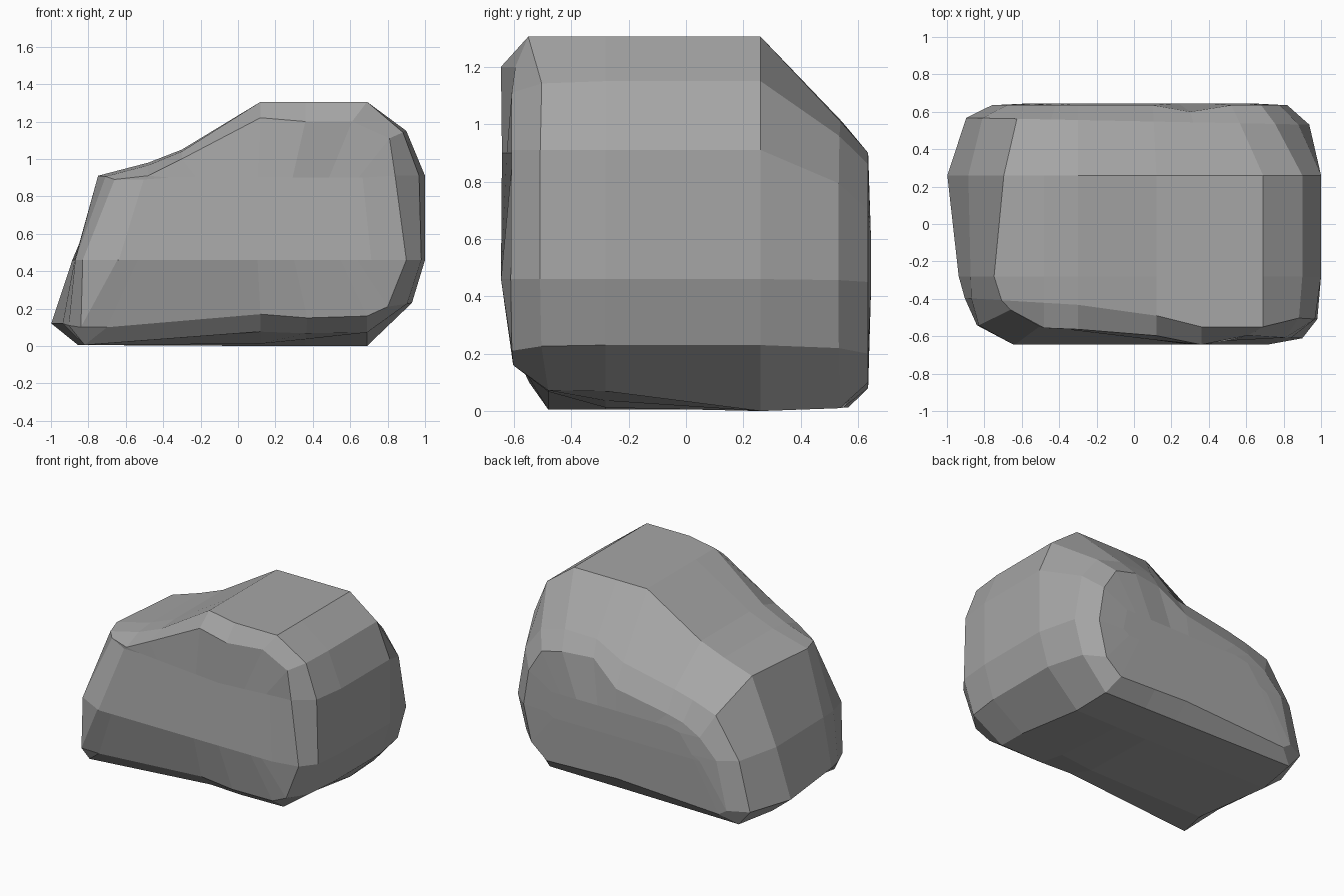
import bpy
import bmesh

default = bpy.data.objects.get("Cube")
if default:
    bpy.data.objects.remove(default, do_unlink=True)

# Matching outlines (x, z), running from the low end over the top to the tall end
BODY = [(-.82, .005), (-.97, .12), (-.88, .46), (-.72, .91), (-.48, .98),
        (-.3, 1.05), (.12, 1.305), (.36, 1.305), (.69, 1.305), (.9, 1.15),
        (1, .91), (1, .46), (.93, .23), (.69, 0), (.36, 0), (.12, 0)]
FRONT = [(-.7, .1), (-.84, .1), (-.83, .46), (-.66, .89), (-.48, .91),
         (-.3, 1), (.12, 1.22), (.36, 1.2), (.61, 1.2), (.81, 1.11),
         (.84, .91), (.9, .46), (.8, .21), (.69, .16), (.37, .15), (.12, .17)]
BACK = [(-.7, .08), (-.76, .12), (-.68, .45), (-.55, .58), (-.42, .65),
        (-.3, .68), (.1, .75), (.3, .9), (.52, .9), (.68, .86),
        (.78, .7), (.82, .45), (.76, .2), (.64, .1), (.36, .11), (.1, .12)]


def blend(target, amount):
    """Outline between the body and a cap; amount depends on position."""
    return [(a + (c - a) * amount(a, b), b + (d - b) * amount(a, b))
            for (a, b), (c, d) in zip(BODY, target)]


def plateau(outline, k, low, high):
    """Raised middle of a cap, flattened between two heights."""
    return [(.05 + (x - .05) * k, min(max(z, low), high)) for x, z in outline]


def shape(low, lift):
    """Lean the low end, and lift the tall end's base."""
    return [(x + (low * (1.2 - 2.2 * z) if x < -.6 else 0),
             z + (lift * x if z < .1 and x > 0 else 0)) for x, z in BODY]


def front_amount(x, z):
    if z > 1.25:
        return 0
    if z < .01:
        return .45 if x > 0 else 0
    return .5 if x < -.9 else .2


def back_amount(x, z):
    return .1 if z < .01 else .35 + .45 * max(0, z - .46)


def front_plateau_depth(x, z):
    return -.645 if z < .6 else -.645 + .12 * abs(x - .32)


def front_cap_depth(x, z):
    if z > 1.15:
        return -.645 + .2 * abs(x - .36)
    return -.575 - .04 * x + (.09 if x < -.5 and z > .8 else 0)


def front_bevel_depth(x, z):
    if z > 1.25:
        return max(-.55, -.46 - .25 * x)
    return -.48 if z < .1 else -.45 - .06 * x


def back_cap_depth(x, z):
    return .6 if z > .8 and x < .4 else .635


# Each station: outline, and its depth as a function of x and z
stations = [
    (plateau(FRONT, .78, .46, .9), front_plateau_depth),
    (FRONT, front_cap_depth),
    (blend(FRONT, front_amount), front_bevel_depth),
    (shape(.035, .1), lambda x, z: -.28),
    (shape(-.03, 0), lambda x, z: .26),
    (blend(BACK, back_amount), lambda x, z: .55 - .02 * x),
    (BACK, back_cap_depth),
    (plateau(BACK, .75, .42, .6), lambda x, z: .645),
]

# Boulder: bridge the outlines and close both ends
bm = bmesh.new()
rings = [[bm.verts.new((x, depth(x, z), z)) for x, z in outline]
         for outline, depth in stations]
for r, s in zip(rings, rings[1:]):
    for i in range(len(r)):
        j = (i + 1) % len(r)
        bm.faces.new((r[i], r[j], s[j], s[i]))
bm.faces.new(rings[0])
bm.faces.new(rings[-1])
bmesh.ops.recalc_face_normals(bm, faces=bm.faces)
mesh = bpy.data.meshes.new("boulder")
bm.to_mesh(mesh)
bm.free()
boulder = bpy.data.objects.new("boulder", mesh)
bpy.context.collection.objects.link(boulder)

# Stone colour
stone = bpy.data.materials.new("stone_grey")
stone.use_nodes = True
grey = (.38, .38, .38, 1)
stone.diffuse_color = grey
stone.node_tree.nodes["Principled BSDF"].inputs["Base Color"].default_value = grey
mesh.materials.append(stone)
